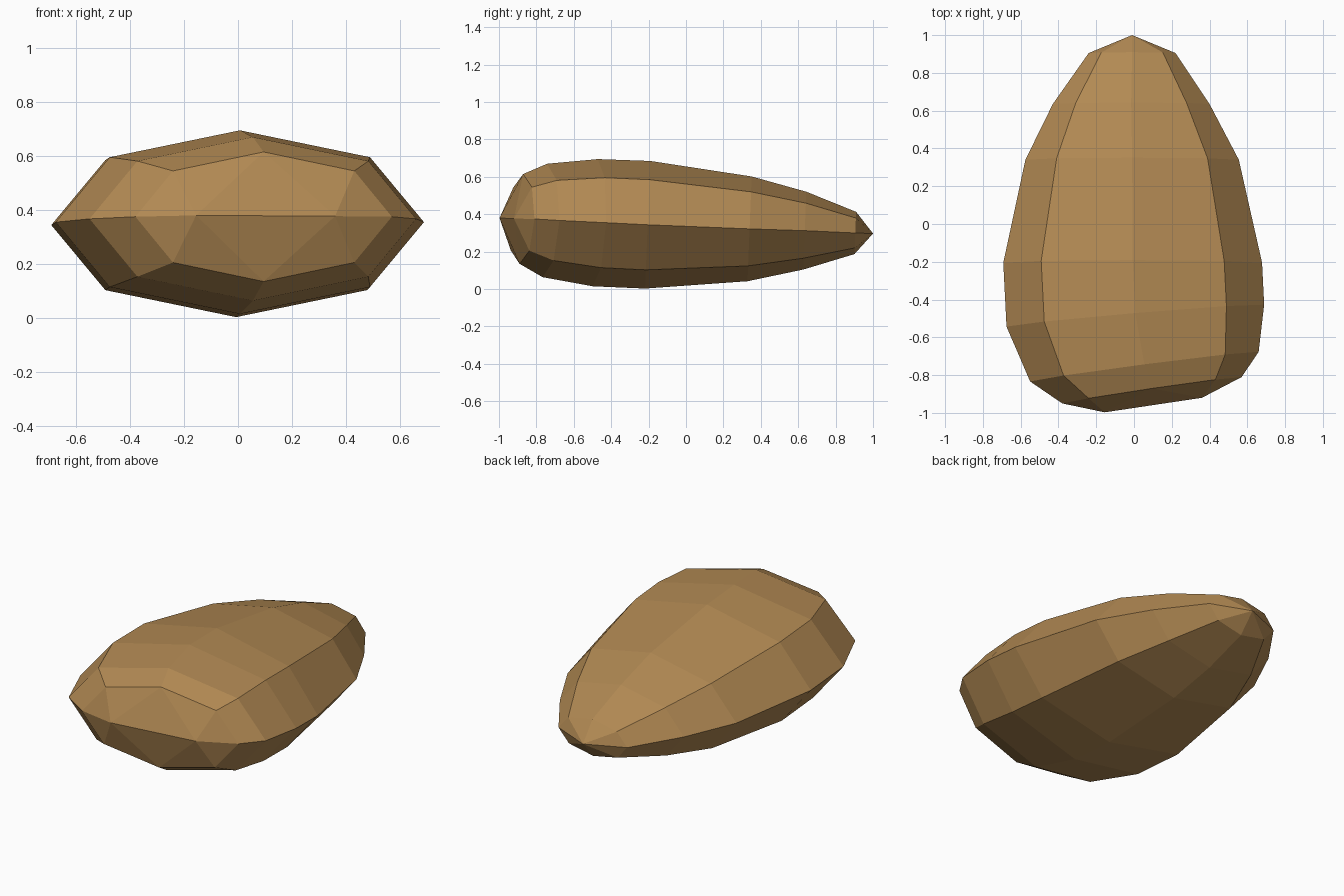
import bpy, bmesh, math

if "Cube" in bpy.data.objects:
    bpy.data.objects.remove(bpy.data.objects["Cube"])

mat = bpy.data.materials.new("brown stone")
mat.diffuse_color = (0.45, 0.255, 0.088, 1)
mat.use_nodes = True
mat.node_tree.nodes["Principled BSDF"].inputs["Base Color"].default_value = mat.diffuse_color

# Octagonal rings from back to front:
# y, slew (y per x), x centre, half width, z centre, half height
RINGS = [
    (0.905, 0.0, -0.01, 0.23, 0.300, 0.113),
    (0.635, 0.0, -0.015, 0.415, 0.3125, 0.208),
    (0.340, 0.0, -0.01, 0.565, 0.322, 0.280),
    (-0.205, 0.0, -0.007, 0.685, 0.344, 0.341),
    (-0.485, 0.085, 0.007, 0.682, 0.355, 0.340),
    (-0.755, 0.13, 0.055, 0.605, 0.367, 0.303),
    (-0.880, 0.147, 0.095, 0.475, 0.375, 0.240),
]
LEAN = 0.04  # rings tip slightly because the body slopes down to the back

bm = bmesh.new()
loops = []
for y, slew, xc, w, zc, h in RINGS:
    loop = []
    for i in range(8):
        a = i * math.pi / 4
        dx, dz = w * math.cos(a), h * math.sin(a)
        loop.append(bm.verts.new((xc + dx, y + slew * dx + LEAN * dz, zc + dz)))
    loops.append(loop)

# Body sides
for a, b in zip(loops, loops[1:]):
    for i in range(8):
        j = (i + 1) % 8
        bm.faces.new((a[i], a[j], b[j], b[i]))

# Pointed back end
tip = bm.verts.new((-0.01, 1.0, 0.297))
for i in range(8):
    bm.faces.new((loops[0][i], loops[0][(i + 1) % 8], tip))

# Wedge front end with a short horizontal ridge
f = loops[-1]
right = bm.verts.new((0.36, -0.92, 0.377))
left = bm.verts.new((-0.155, -0.997, 0.380))
for i in (0, 7):
    bm.faces.new((f[i], f[(i + 1) % 8], right))
for i in (3, 4):
    bm.faces.new((f[i], f[(i + 1) % 8], left))
for k, s in ((2, 1), (6, -1)):
    bm.faces.new((f[k - s], f[k], right))
    bm.faces.new((f[k], f[k + s], left))
    bm.faces.new((f[k], left, right))

bmesh.ops.recalc_face_normals(bm, faces=bm.faces)
mesh = bpy.data.meshes.new("stone")
bm.to_mesh(mesh)
bm.free()
mesh.materials.append(mat)
stone = bpy.data.objects.new("stone", mesh)
bpy.context.collection.objects.link(stone)
